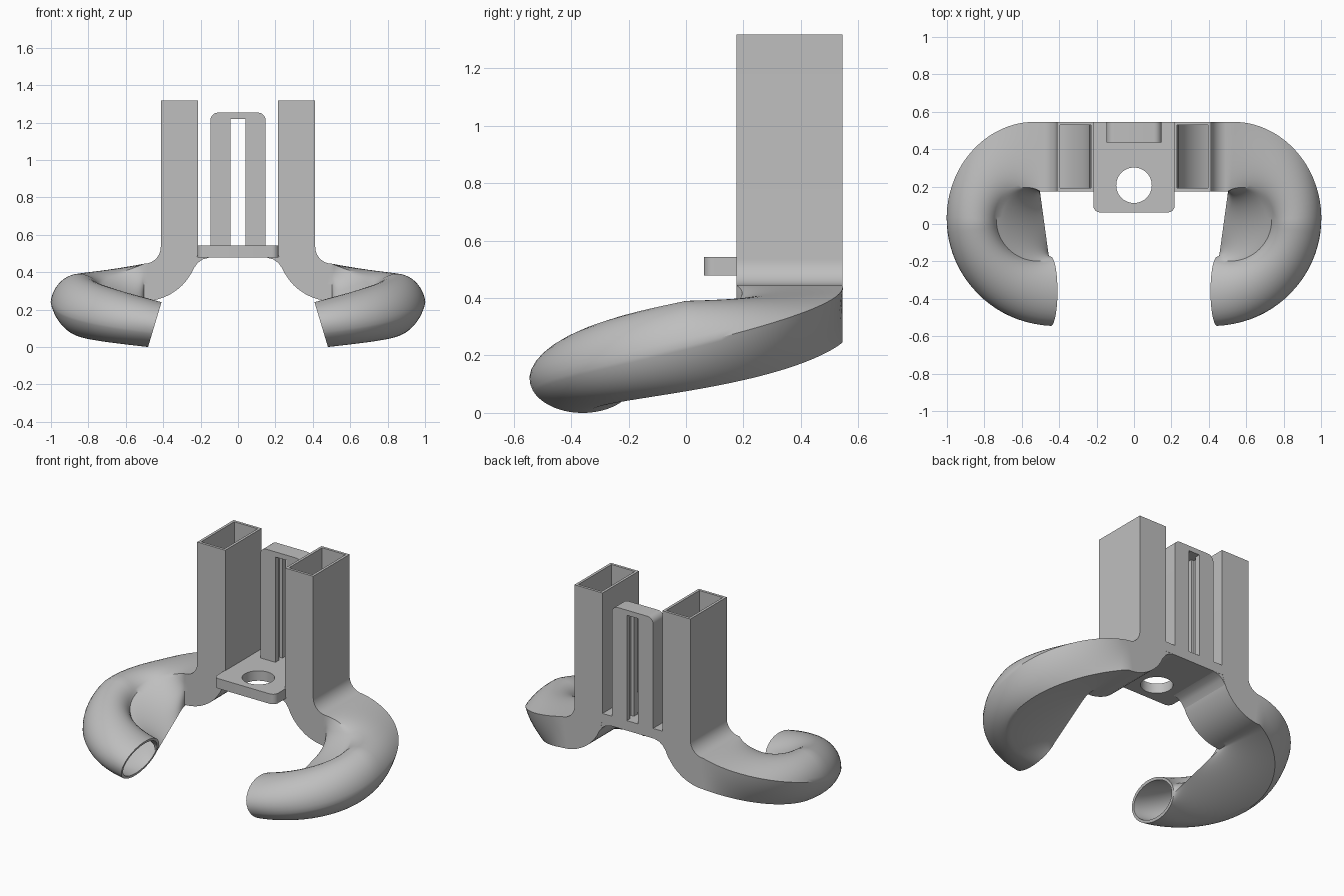
import bpy, bmesh
from math import sin, cos, pi, radians
from mathutils import Vector

cube = bpy.data.objects.get("Cube")
if cube:
    bpy.data.objects.remove(cube, do_unlink=True)

grey = bpy.data.materials.new("plain grey")
grey.use_nodes = True
grey.diffuse_color = (0.52, 0.52, 0.52, 1)
grey.node_tree.nodes["Principled BSDF"].inputs["Base Color"].default_value = (0.52, 0.52, 0.52, 1)

SIDE = 16          # points along each side of a duct section
SEG = 4 * SIDE
WALL = 0.017
BACK = 0.545
STEPS = 40         # sections along a nozzle


def finish(ob, angle=35):
    ob.data.materials.append(grey)
    bpy.ops.object.select_all(action='DESELECT')
    ob.select_set(True)
    bpy.context.view_layer.objects.active = ob
    bpy.ops.object.shade_smooth_by_angle(angle=radians(angle))


def section(a, h, t):
    """Rectangle at t=0 turning into an ellipse at t=1 while its corners twist.

    Gives (u, v, weight); the weight peaks at the lower inner corner."""
    top = 45 - 115 * t + 50 * t * t
    angles = [top, -45 - 105 * t + 50 * t * t, -135 - 30 * t, -225 + 30 * t, top - 360]
    size = 1 + 0.4142 * (1 - t) ** 3
    rounds = (t, t, t, min(1, 2 * t))
    pts = []
    for k in range(4):
        f0, f1 = radians(angles[k]), radians(angles[k + 1])
        for i in range(SIDE):
            s = i / SIDE
            f = f0 + (f1 - f0) * s
            r = rounds[k]
            u = (1 - r) * (cos(f0) * (1 - s) + cos(f1) * s) + r * cos(f)
            v = (1 - r) * (sin(f0) * (1 - s) + sin(f1) * s) + r * sin(f)
            weight = (0, s, (1 - s) ** 0.85, 0)[k]
            pts.append((a * size * u, h * size * v, weight))
    return pts


def duct_rings(wall):
    """Sections down the box, round the elbow and along the curled nozzle."""
    rings = []
    mid_y = BACK - 0.185
    box = section(0.185 - wall, 0.1 - wall, 0)
    rings.append([Vector((0.313 + v, mid_y + u, 1.317)) for u, v, w in box])
    for i in range(13):
        b = pi / 2 * i / 12
        rings.append([Vector((0.503 - cos(b) * (0.19 - v), mid_y + u,
                              0.535 - sin(b) * (0.19 - v))) for u, v, w in box])
    nozzle = []
    for i in range(STEPS + 1):
        t = i / STEPS
        bow = sin(pi * t)
        th = pi / 2 - pi * t
        outer, inner = BACK - 0.025 * bow, BACK - 0.37 + 0.08 * bow
        a, mid = (outer - inner) / 2, (outer + inner) / 2
        h = 0.1 + 0.04 * bow + 0.02 * t
        zc = 0.345 - 0.225 * t
        pivot = 0.503 - 0.058 * t
        pts = section(a - wall, h - wall, t)
        nozzle.append(([Vector((pivot + (mid + u) * cos(th) - 0.3 * v * t * t,
                                (mid + u) * sin(th), zc + v)) for u, v, w in pts],
                       [w for u, v, w in pts]))
    # Stretch the lower inner corner onto a straight chord from elbow to tip
    corner = 2 * SIDE
    start, end = nozzle[0][0][corner], nozzle[-1][0][corner]
    for i, (ring, weights) in enumerate(nozzle[1:], 1):
        t = i / STEPS
        chord = start.lerp(end, t)
        chord.x += 4 * wall * sin(pi * t)
        pull = chord - ring[corner]
        rings.append([p + pull * w for p, w in zip(ring, weights)])
    return rings


def make_duct(name, side):
    bm = bmesh.new()
    outer, inner = [[[bm.verts.new((p.x * side, p.y, p.z)) for p in ring]
                     for ring in duct_rings(wall)] for wall in (0, WALL)]
    bands = [(s[i], s[i + 1]) for s in (outer, inner) for i in range(len(s) - 1)]
    bands += [(outer[0], inner[0]), (outer[-1], inner[-1])]   # open rims
    for p, q in bands:
        for j in range(SEG):
            k = (j + 1) % SEG
            bm.faces.new((p[j], p[k], q[k], q[j]))
    bmesh.ops.recalc_face_normals(bm, faces=bm.faces)
    me = bpy.data.meshes.new(name)
    bm.to_mesh(me)
    bm.free()
    ob = bpy.data.objects.new(name, me)
    bpy.context.collection.objects.link(ob)
    finish(ob)


def rounded(x0, x1, y0, y1, corners):
    """Rectangle outline with radii for bottom-left, bottom-right, top-right, top-left."""
    pts = []
    signs = ((-1, -1), (1, -1), (1, 1), (-1, 1))
    for q, ((sx, sy), r) in enumerate(zip(signs, corners)):
        x, y = (x1 if sx > 0 else x0), (y1 if sy > 0 else y0)
        if r == 0:
            pts.append((x, y))
            continue
        for i in range(7):
            f = pi + q * pi / 2 + pi / 2 * i / 6
            pts.append((x - sx * r + r * cos(f), y - sy * r + r * sin(f)))
    return pts


def slab(name, loops, depth, location, upright=False):
    """Filled outline with holes, extruded; upright slabs stand in the xz plane."""
    cu = bpy.data.curves.new(name, 'CURVE')
    cu.dimensions = '2D'
    cu.fill_mode = 'BOTH'
    cu.extrude = depth / 2
    for loop in loops:
        sp = cu.splines.new('POLY')
        sp.points.add(len(loop) - 1)
        for p, (x, y) in zip(sp.points, loop):
            p.co = (x, y, 0, 1)
        sp.use_cyclic_u = True
    ob = bpy.data.objects.new(name, cu)
    bpy.context.collection.objects.link(ob)
    ob.location = location
    if upright:
        ob.rotation_euler.x = pi / 2
    bpy.ops.object.select_all(action='DESELECT')
    ob.select_set(True)
    bpy.context.view_layer.objects.active = ob
    bpy.ops.object.convert(target='MESH')
    ob = bpy.context.object
    bm = bmesh.new()
    bm.from_mesh(ob.data)
    bmesh.ops.remove_doubles(bm, verts=bm.verts, dist=0.0001)
    bmesh.ops.recalc_face_normals(bm, faces=bm.faces)
    bm.to_mesh(ob.data)
    bm.free()
    finish(ob)


# Two hollow ducts with curled nozzles
make_duct("left_duct", 1)
make_duct("right_duct", -1)

# Mounting plate with a round hole
hole = [(0.095 * cos(2 * pi * i / 48), 0.207 + 0.095 * sin(2 * pi * i / 48)) for i in range(48)]
slab("mounting_plate", [rounded(-0.217, 0.217, 0.062, BACK, (0.035, 0.035, 0, 0)), hole],
     0.064, (0, 0, 0.51))

# Slotted upright in three layers, with a wider channel inside
for name, y0, y1, half in (("upright_front", 0.437, 0.472, 0.04),
                           ("upright_channel", 0.472, 0.51, 0.06),
                           ("upright_back", 0.51, BACK, 0.04)):
    slab(name, [rounded(-0.147, 0.147, 0.53, 1.253, (0, 0, 0.04, 0.04)),
                rounded(-half, half, 0.541, 1.22, (0, 0, 0, 0))],
         y1 - y0, (0, (y0 + y1) / 2, 0), True)

# Small fillets joining the plate to the ducts underneath
for name, s in (("left_fillet", 1), ("right_fillet", -1)):
    outline = [(s * x, z) for x, z in ((0.15, 0.485), (0.15, 0.479), (0.19, 0.468),
                                       (0.215, 0.45), (0.237, 0.42), (0.237, 0.485))]
    slab(name, [outline], 0.368, (0, BACK - 0.185, 0), True)
